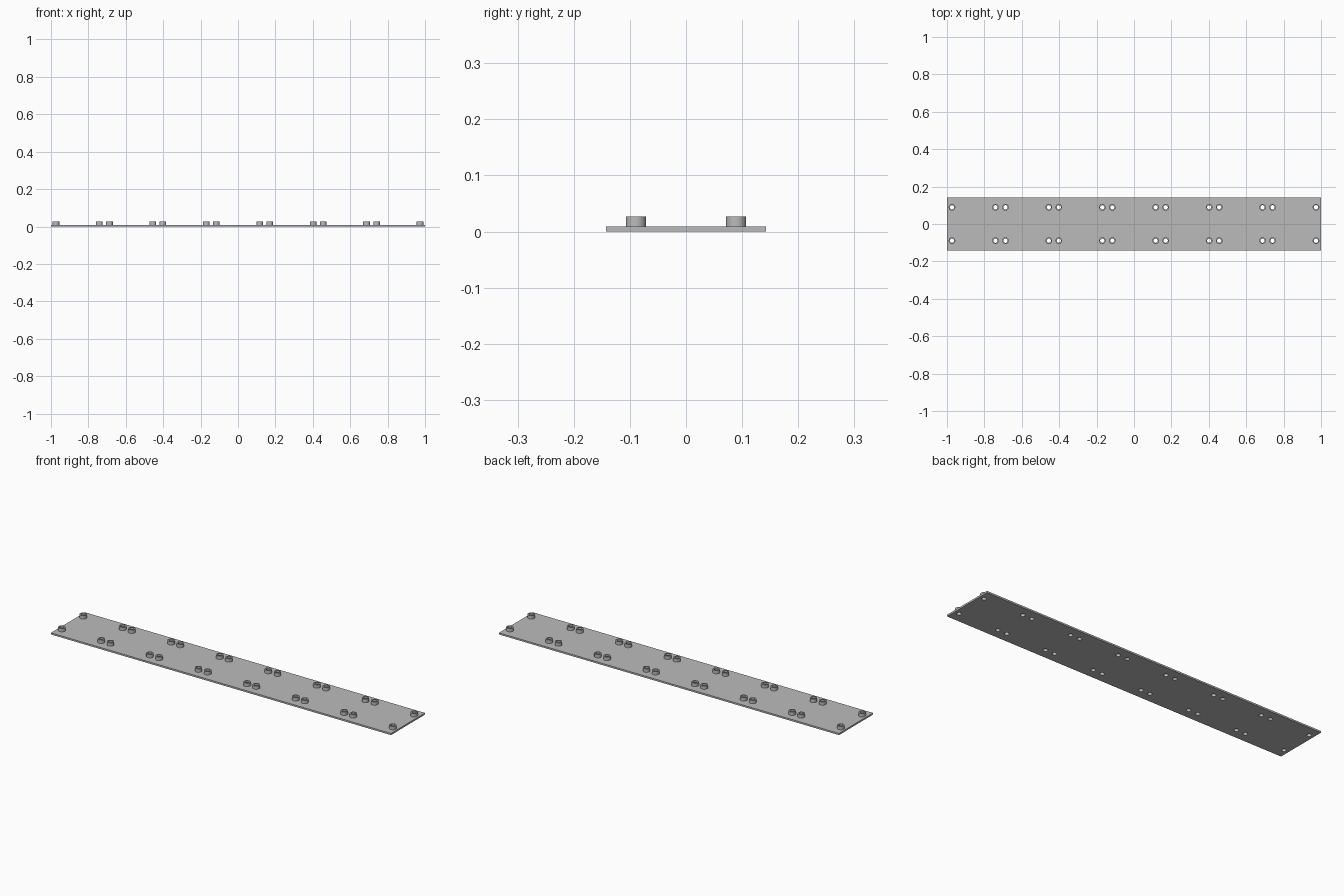
import bpy, bmesh, math
from mathutils import Matrix

cube = bpy.data.objects.get("Cube")
if cube:
    bpy.data.objects.remove(cube, do_unlink=True)

PANELS = 7
PITCH = 2 / PANELS          # square panels along the strip
MM = PITCH / 32             # working unit
THICK, RISE = 1 * MM, 2 * MM
R_OUT, R_IN = 2 * MM, 1.25 * MM
SEGS = 32

grey = bpy.data.materials.new("plain_grey")
grey.use_nodes = True
colour = (0.5, 0.5, 0.5, 1)
grey.diffuse_color = colour
grey.node_tree.nodes["Principled BSDF"].inputs["Base Color"].default_value = colour

# Four mounting points per panel
spots = [((i - (PANELS - 1) / 2) * PITCH + sx * 13 * MM, sy * 10 * MM)
         for i in range(PANELS) for sx in (-1, 1) for sy in (-1, 1)]


def make_object(name, bm):
    bmesh.ops.recalc_face_normals(bm, faces=bm.faces)
    mesh = bpy.data.meshes.new(name)
    bm.to_mesh(mesh)
    bm.free()
    mesh.materials.append(grey)
    obj = bpy.data.objects.new(name, mesh)
    bpy.context.collection.objects.link(obj)
    return obj


# Base plate
bm = bmesh.new()
bmesh.ops.create_cube(bm, size=1, matrix=Matrix.Translation((0, 0, THICK / 2))
                      @ Matrix.Diagonal((2, PITCH, THICK, 1)))
plate = make_object("base_plate", bm)

# Screw holes drilled through the plate
bm = bmesh.new()
for x, y in spots:
    bmesh.ops.create_cone(bm, cap_ends=True, segments=SEGS, radius1=R_IN, radius2=R_IN,
                          depth=4 * THICK, matrix=Matrix.Translation((x, y, THICK / 2)))
drill = make_object("hole_cutter", bm)
drill.hide_render = True
cut = plate.modifiers.new("holes", 'BOOLEAN')
cut.operation, cut.solver, cut.object = 'DIFFERENCE', 'EXACT', drill
bpy.context.view_layer.update()
drilled = bpy.data.meshes.new_from_object(
    plate.evaluated_get(bpy.context.evaluated_depsgraph_get()))
plate.modifiers.clear()
plate.data = drilled
bpy.data.objects.remove(drill, do_unlink=True)

# Hollow standoff: a lathed wall profile, shared by every mounting point
bm = bmesh.new()
top = THICK + RISE
ring = [bm.verts.new((r, 0, z)) for r, z in
        ((R_IN, THICK), (R_IN, top), (R_OUT, top), (R_OUT, THICK))]
edges = [bm.edges.new(pair) for pair in zip(ring, ring[1:])]
bmesh.ops.spin(bm, geom=ring + edges, cent=(0, 0, 0), axis=(0, 0, 1),
               angle=math.tau, steps=SEGS)
bmesh.ops.remove_doubles(bm, verts=bm.verts, dist=MM / 100)
standoff = make_object("standoff", bm)
standoff.location = (*spots[0], 0)
parts = [plate, standoff]
for x, y in spots[1:]:
    copy = standoff.copy()
    copy.location = (x, y, 0)
    bpy.context.collection.objects.link(copy)

# Smooth round walls, crisp rims
bpy.ops.object.select_all(action='DESELECT')
for obj in parts:
    obj.select_set(True)
bpy.context.view_layer.objects.active = plate
bpy.ops.object.shade_smooth_by_angle(angle=math.radians(30))
